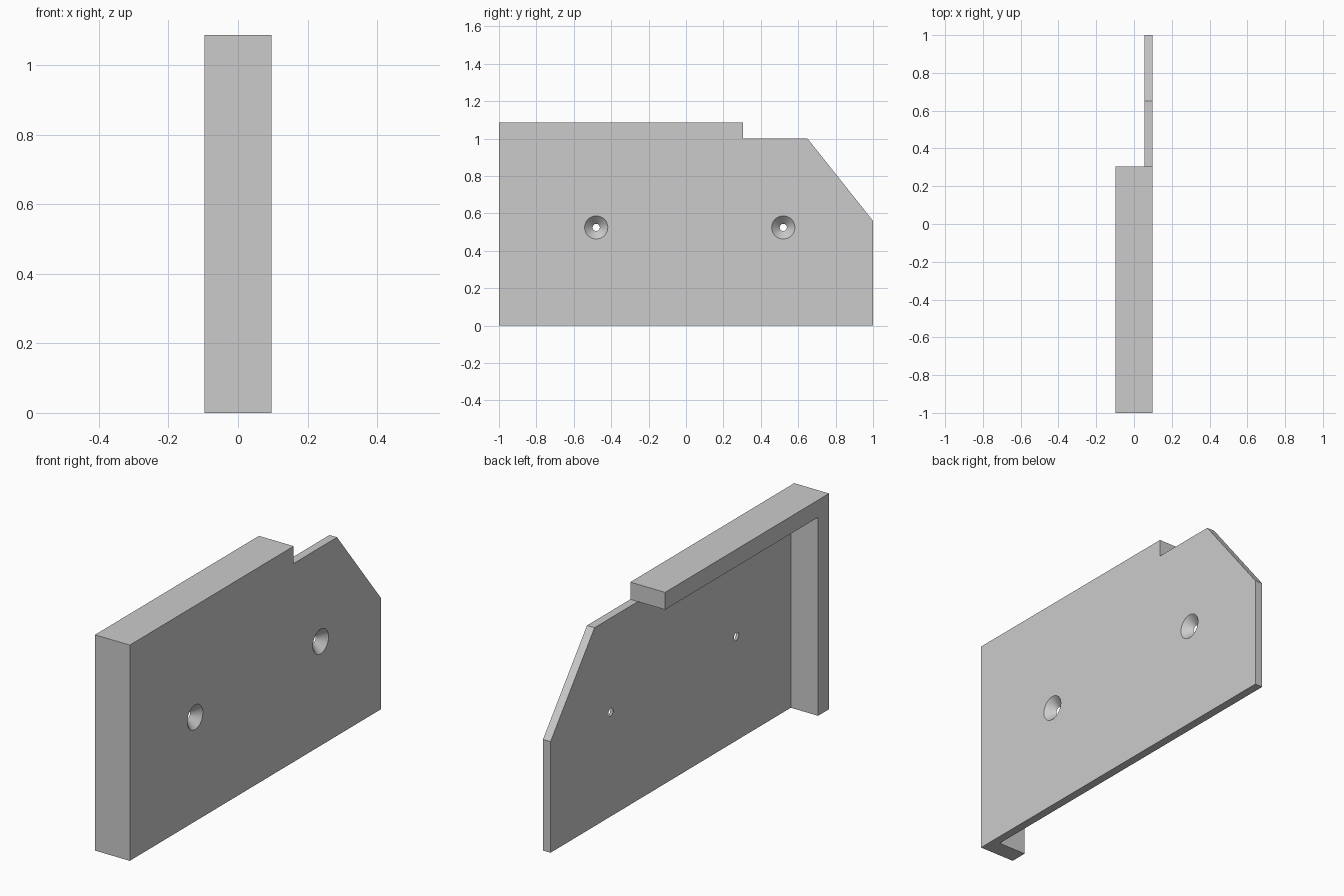
import bpy
import bmesh
import math
from mathutils import Matrix

if "Cube" in bpy.data.objects:
    bpy.data.objects.remove(bpy.data.objects["Cube"], do_unlink=True)

HALF_WIDTH = 0.097   # overall half thickness in x
PLATE_INNER = 0.055  # inner face of the thin side plate
WALL = 0.087         # thickness of the top lip and front wall
SHELF = 1.0          # underside of the top lip
LIP_END = 0.305      # where the top lip stops

grey = bpy.data.materials.new("light grey")
grey.use_nodes = True
colour = (0.6, 0.6, 0.6, 1)
grey.diffuse_color = colour
grey.node_tree.nodes["Principled BSDF"].inputs["Base Color"].default_value = colour


def add_object(name, bm):
    bmesh.ops.recalc_face_normals(bm, faces=bm.faces)
    mesh = bpy.data.meshes.new(name)
    bm.to_mesh(mesh)
    bm.free()
    mesh.materials.append(grey)
    obj = bpy.data.objects.new(name, mesh)
    bpy.context.collection.objects.link(obj)
    return obj


def extruded(name, outline, x0, x1):
    """Extrude a (y, z) outline from x0 to x1."""
    bm = bmesh.new()
    face = bm.faces.new([bm.verts.new((x0, y, z)) for y, z in outline])
    result = bmesh.ops.extrude_face_region(bm, geom=[face])
    moved = [v for v in result["geom"] if isinstance(v, bmesh.types.BMVert)]
    bmesh.ops.translate(bm, verts=moved, vec=(x1 - x0, 0, 0))
    return add_object(name, bm)


def cut(target, cutter):
    """Subtract the cutter and remove it."""
    cutter.hide_render = True
    bpy.context.view_layer.objects.active = target
    mod = target.modifiers.new("cut", "BOOLEAN")
    mod.operation = "DIFFERENCE"
    mod.solver = "EXACT"
    mod.object = cutter
    bpy.ops.object.modifier_apply(modifier=mod.name)
    bpy.data.objects.remove(cutter, do_unlink=True)


# Solid bracket with a notch and sloped corner at the back
bracket = extruded("bracket", [
    (-1, 0), (1, 0), (1, 0.56), (0.65, SHELF), (LIP_END, SHELF),
    (LIP_END, SHELF + WALL), (-1, SHELF + WALL)], -HALF_WIDTH, HALF_WIDTH)

# Hollow the inner side, leaving the plate, top lip and front wall
cut(bracket, extruded("pocket", [
    (WALL - 1, -0.2), (1.2, -0.2), (1.2, 1.3), (LIP_END, 1.3),
    (LIP_END, SHELF), (WALL - 1, SHELF)], -0.3, PLATE_INNER))

# Countersunk screw holes, extended slightly past both plate faces
EXTRA = 0.005
for hole_y in (-0.48, 0.52):
    bm = bmesh.new()
    bmesh.ops.create_cone(
        bm, cap_ends=True, segments=48, radius1=0.019 - EXTRA, radius2=0.062 + EXTRA,
        depth=HALF_WIDTH - PLATE_INNER + 2 * EXTRA,
        matrix=Matrix.Translation(((HALF_WIDTH + PLATE_INNER) / 2, hole_y, 0.525))
        @ Matrix.Rotation(math.pi / 2, 4, "Y"))
    cut(bracket, add_object("countersink", bm))

# Smooth cone walls, sharp edges elsewhere
bpy.ops.object.select_all(action="DESELECT")
bracket.select_set(True)
bpy.context.view_layer.objects.active = bracket
bpy.ops.object.shade_smooth_by_angle(angle=math.radians(30))
